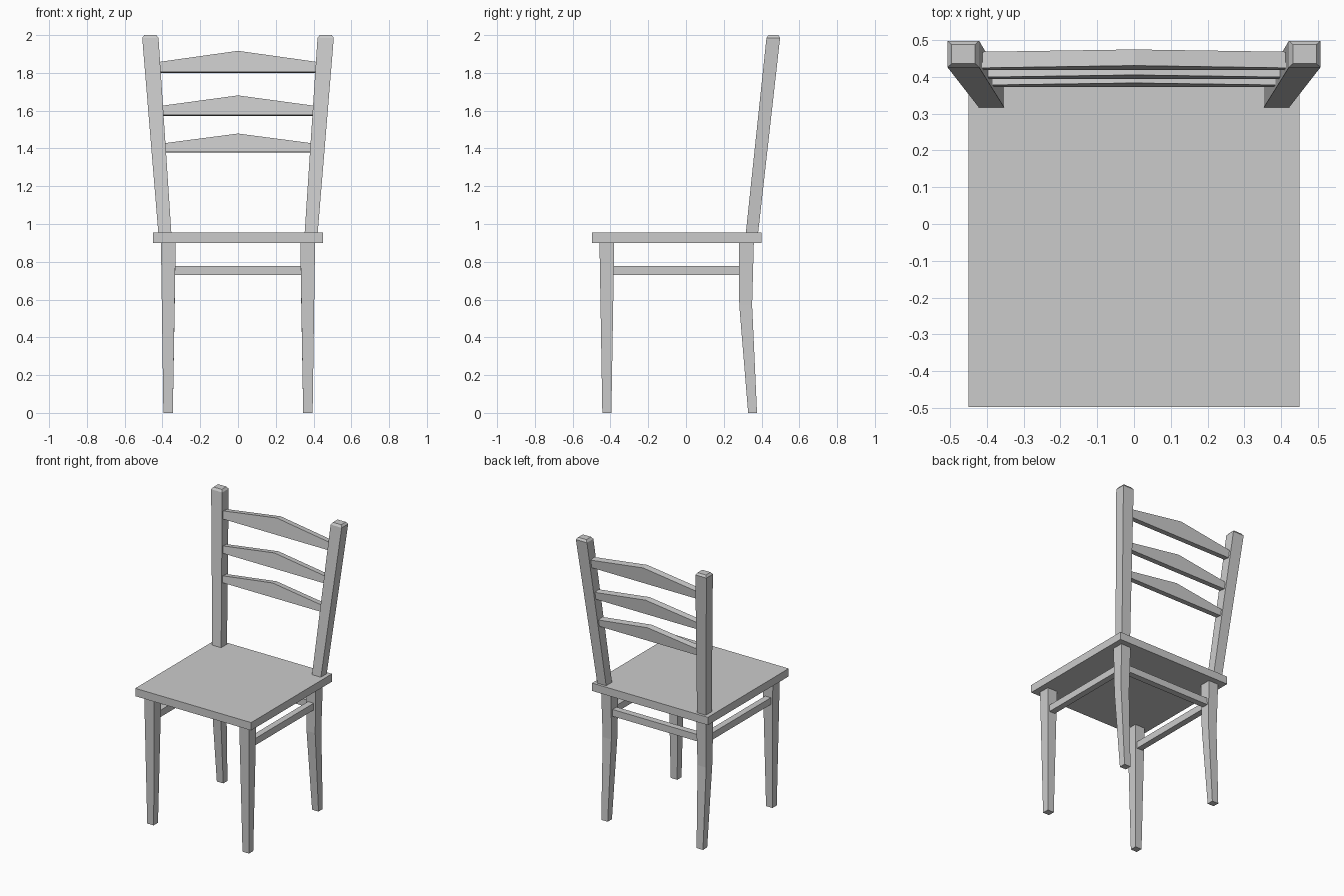
import bpy, bmesh, math

if "Cube" in bpy.data.objects:
    bpy.data.objects.remove(bpy.data.objects["Cube"])


def make_object(name, bm, mirror=False):
    bmesh.ops.recalc_face_normals(bm, faces=bm.faces)
    mesh = bpy.data.meshes.new(name)
    bm.to_mesh(mesh)
    bm.free()
    obj = bpy.data.objects.new(name, mesh)
    bpy.context.collection.objects.link(obj)
    if mirror:
        obj.modifiers.new("mirror_x", 'MIRROR').use_mirror_merge = False
    return obj


def loft(name, sections, mirror=False):
    """Skin stacked rectangles given as (z, x0, x1, y0, y1)."""
    bm = bmesh.new()
    rings = [[bm.verts.new((x, y, z)) for x, y in ((x0, y0), (x1, y0), (x1, y1), (x0, y1))]
             for z, x0, x1, y0, y1 in sections]
    for low, high in zip(rings, rings[1:]):
        for i in range(4):
            j = (i + 1) % 4
            bm.faces.new((low[i], low[j], high[j], high[i]))
    bm.faces.new(rings[0])
    bm.faces.new(rings[-1])
    return make_object(name, bm, mirror)


def box(name, x0, x1, y0, y1, z0, z1, mirror=False):
    return loft(name, [(z0, x0, x1, y0, y1), (z1, x0, x1, y0, y1)], mirror)


# Seat
box("seat", -0.45, 0.45, -0.497, 0.4, 0.9, 0.955)

# Legs: tapered in front, bent and tapered at the back
loft("front_legs", [(0, 0.345, 0.395, -0.443, -0.395),
                    (0.9, 0.33, 0.408, -0.458, -0.38)], mirror=True)
loft("back_legs", [(0, 0.345, 0.395, 0.329, 0.376),
                   (0.57, 0.335, 0.402, 0.282, 0.35),
                   (0.9, 0.33, 0.408, 0.28, 0.359)], mirror=True)

# Stretchers
box("side_stretchers", 0.347, 0.391, -0.39, 0.29, 0.73, 0.778, mirror=True)
box("back_stretcher", -0.34, 0.34, 0.295, 0.34, 0.73, 0.778)

# Splayed back posts with chamfered tops
loft("back_posts", [(0.955, 0.353, 0.422, 0.317, 0.382),
                    (1.985, 0.421, 0.507, 0.426, 0.498),
                    (2.0, 0.432, 0.496, 0.436, 0.488)], mirror=True)

# Peaked ladder slats, leaning with the posts
slope = 0.108
for name, z, end, peak, half in (("lower_slat", 1.38, 0.045, 0.097, 0.395),
                                 ("middle_slat", 1.575, 0.048, 0.104, 0.41),
                                 ("upper_slat", 1.802, 0.053, 0.113, 0.425)):
    bm = bmesh.new()
    profile = [(-half, 0), (half, 0), (half, end), (0, peak), (-half, end)]
    face = bm.faces.new([bm.verts.new((x, -0.022, h)) for x, h in profile])
    side = bmesh.ops.extrude_face_region(bm, geom=[face])
    bmesh.ops.translate(bm, vec=(0, 0.044, 0),
                        verts=[v for v in side["geom"] if isinstance(v, bmesh.types.BMVert)])
    slat = make_object(name, bm)
    slat.location = (0, 0.349 + (z - 0.955) * slope, z)
    slat.rotation_euler.x = -math.atan(slope)
